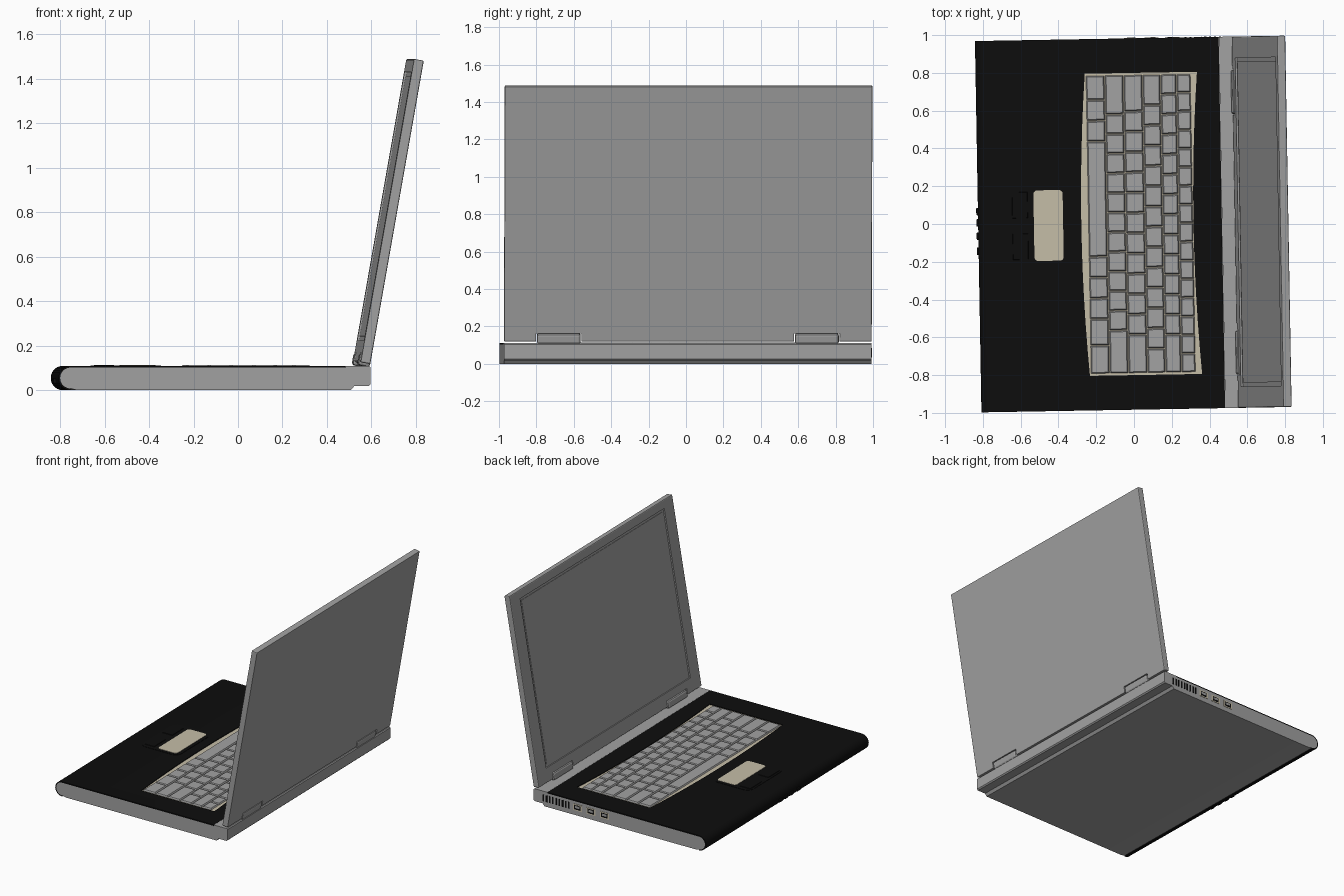
import bpy, bmesh
from math import radians, sin, cos, pi
from mathutils import Matrix, Vector

if "Cube" in bpy.data.objects:
    bpy.data.objects.remove(bpy.data.objects["Cube"], do_unlink=True)

HALF = 0.983                      # half the width of the machine
DECK = 0.11                       # height of the palm rest
TURN = Matrix.Rotation(radians(1), 4, 'Z')
LID = Matrix.Translation((0.578, 0, 0.118)) @ Matrix.Rotation(radians(10), 4, 'Y')


def material(name, rgb):
    m = bpy.data.materials.new(name)
    m.use_nodes = True
    m.diffuse_color = (*rgb, 1)
    m.node_tree.nodes["Principled BSDF"].inputs["Base Color"].default_value = (*rgb, 1)
    return m


GREY = material("case grey", (0.36, 0.36, 0.36))
BLACK = material("deck black", (0.004, 0.004, 0.004))
TAN = material("warm tan", (0.56, 0.51, 0.39))


def finish(name, bm, mat, frame=Matrix()):
    bmesh.ops.recalc_face_normals(bm, faces=bm.faces)
    bm.transform(TURN @ frame)
    mesh = bpy.data.meshes.new(name)
    bm.to_mesh(mesh)
    bm.free()
    mesh.materials.append(mat)
    ob = bpy.data.objects.new(name, mesh)
    bpy.context.collection.objects.link(ob)
    return ob


def add_box(bm, lo, hi, taper=0.0):
    """Box between two corners; taper pulls the top face inwards."""
    size = [b - a for a, b in zip(lo, hi)]
    mid = [(a + b) / 2 for a, b in zip(lo, hi)]
    verts = bmesh.ops.create_cube(bm, size=1)["verts"]
    for v in verts:
        top = taper if v.co.z > 0 else 0
        v.co = Vector((v.co.x * (size[0] - 2 * top) + mid[0],
                       v.co.y * (size[1] - 2 * top) + mid[1],
                       v.co.z * size[2] + mid[2]))


def box(name, lo, hi, mat, frame=Matrix(), bevel=0.0, taper=0.0):
    bm = bmesh.new()
    add_box(bm, lo, hi, taper)
    if bevel:
        bmesh.ops.bevel(bm, geom=bm.edges[:], offset=bevel, segments=2,
                        profile=0.5, affect='EDGES')
    return finish(name, bm, mat, frame)


def prism(name, points, vec, mat):
    """Extrude a closed outline along vec."""
    bm = bmesh.new()
    face = bm.faces.new([bm.verts.new(p) for p in points])
    out = bmesh.ops.extrude_face_region(bm, geom=[face])["geom"]
    bmesh.ops.translate(bm, vec=vec, verts=[g for g in out if isinstance(g, bmesh.types.BMVert)])
    return finish(name, bm, mat)


def cut(ob, cutter):
    """Subtract cutter from ob, then remove the cutter."""
    cutter.hide_render = True
    mod = ob.modifiers.new("cut", 'BOOLEAN')
    mod.operation, mod.solver, mod.object = 'DIFFERENCE', 'EXACT', cutter
    graph = bpy.context.evaluated_depsgraph_get()
    mesh = bpy.data.meshes.new_from_object(ob.evaluated_get(graph))
    ob.modifiers.clear()
    ob.data = mesh
    bpy.data.objects.remove(cutter, do_unlink=True)


def nose(radius, steps=14):
    """Half-round front edge, from top to bottom, as (x, z)."""
    return [(-0.77 - radius * sin(pi * i / steps), 0.055 + radius * cos(pi * i / steps))
            for i in range(steps + 1)]


def side_prism(name, outline, mat):
    return prism(name, [(x, -HALF, z) for x, z in outline], (0, 2 * HALF, 0), mat)


def smooth(ob):
    bpy.ops.object.select_all(action='DESELECT')
    ob.select_set(True)
    bpy.context.view_layer.objects.active = ob
    bpy.ops.object.shade_smooth_by_angle(angle=radians(30))


# Lower case with its raised rear step, and the black shell wrapped over it
body = side_prism("lower_case", nose(0.047) + [
    (-0.74, 0), (0.49, 0), (0.505, 0.018), (0.57, 0.018), (0.578, 0.026),
    (0.578, 0.104), (0.572, DECK), (0.466, DECK), (0.466, 0.102)], GREY)
shell = side_prism("top_shell", [(0.465, DECK)] + nose(0.055) + nose(0.047)[::-1]
                   + [(0.465, 0.102)], BLACK)


# Keyboard well: a gently arched outline
def arched(z, steps=12):
    ys = [-0.8 + 1.6 * i / steps for i in range(steps + 1)]
    bow = lambda y: 0.032 * (1 - (y / 0.8) ** 2)
    return ([(-0.247 - bow(y), y, z) for y in ys]
            + [(0.347 - bow(y), y, z) for y in reversed(ys)])


cut(shell, prism("well_cutter", arched(0.09), (0, 0, 0.05), BLACK))
prism("keyboard_plate", arched(0.1), (0, 0, 0.005), TAN)
smooth(body)
smooth(shell)

# Keys: rows from the front edge back, as relative key widths
rows = [[1.3, 1.1, 1.1, 6.1, 1.1, 1.1, 1.1, 1.4, 1.5],
        [2.0] + [1] * 11 + [2.2],
        [1.8] + [1] * 11 + [1.9],
        [1.5] + [1] * 12 + [1.2],
        [1] * 13 + [1.9],
        [1] * 16]
edges = [-0.243, -0.142, -0.043, 0.058, 0.153, 0.238, 0.314]
bm = bmesh.new()
for row, x0, x1 in zip(rows, edges, edges[1:]):
    y, unit = 0.79, 1.58 / sum(row)
    for width in row:
        y1 = y - width * unit
        add_box(bm, (x0 + .002, y1 + .002, 0.104), (x1 - .002, y - .002, 0.114), 0.006)
        y = y1
finish("keys", bm, GREY)

# Touchpad surround, two buttons and the pad
def rounded(x0, x1, y, radius, z):
    pts = []
    for k, (cx, cy) in enumerate([(x1 - radius, y - radius), (x0 + radius, y - radius),
                                  (x0 + radius, radius - y), (x1 - radius, radius - y)]):
        for i in range(5):
            a = (k + i / 4) * pi / 2
            pts.append((cx + radius * cos(a), cy + radius * sin(a), z))
    return pts


prism("touchpad_surround", rounded(-0.66, -0.35, 0.21, 0.05, 0.108), (0, 0, 0.004), BLACK)
prism("touchpad", rounded(-0.53, -0.375, 0.187, 0.02, 0.11), (0, 0, 0.004), TAN)
for side, s in (("left", 1), ("right", -1)):
    ya, yb = sorted((0.04 * s, 0.18 * s))
    box(side + "_button", (-0.645, ya, 0.11), (-0.56, yb, 0.1145), BLACK, taper=0.003)

# Small controls along the front edge
for i, y in enumerate((0.08, 0.02, -0.05, -0.13)):
    box(f"front_control_{i + 1}", (-0.834, y - 0.02, 0.03), (-0.81, y + 0.02, 0.055),
        BLACK, bevel=0.005)

# Vent slits and ports on one side
for i in range(9):
    x = 0.29 + i * 0.026
    box(f"vent_slit_{i + 1}", (x - .006, HALF - .004, 0.035), (x + .006, HALF + .002, 0.085), BLACK)
for i, x in enumerate((0.22, 0.11, 0.0)):
    box(f"port_{i + 1}", (x - .037, HALF - .004, 0.035), (x + .037, HALF + .002, 0.083), TAN)
    box(f"port_slot_{i + 1}", (x - .026, HALF - .003, 0.043), (x + .026, HALF + .003, 0.075), BLACK)
    box(f"port_tongue_{i + 1}", (x - .02, HALF - .002, 0.054), (x + .02, HALF + .004, 0.07), GREY)

# Lid with a recessed screen and hinge notches
lid = box("lid", (-0.045, -HALF, 0), (0, HALF, 1.385), GREY, LID, bevel=0.006)
cut(lid, box("screen_cutter", (-0.06, -0.87, 0.1), (-0.035, 0.87, 1.325), GREY, LID))
for s in (-1, 1):
    y = 0.69 * s
    cut(lid, box("notch_cutter", (-0.06, y - .122, -0.03), (0.02, y + .122, 0.044), GREY, LID))
    box(("left" if s > 0 else "right") + "_hinge", (-0.052, y - .117, -0.014),
        (0.003, y + .117, 0.041), GREY, LID, bevel=0.012)
box("screen", (-0.038, -0.85, 0.12), (-0.032, 0.85, 1.305), GREY, LID)
